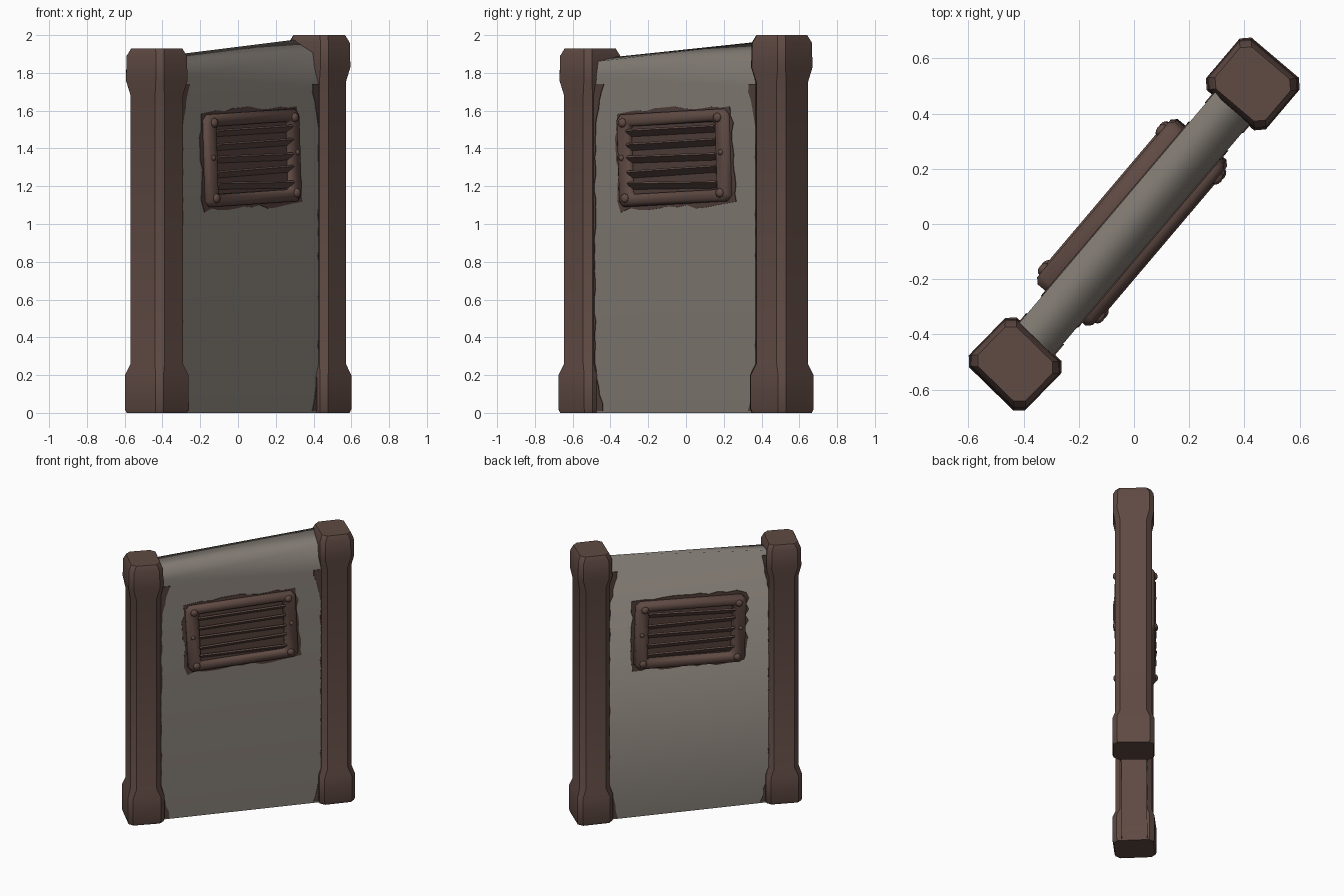
import bpy, bmesh, math, random
from mathutils import Matrix, Vector

random.seed(4)
if "Cube" in bpy.data.objects:
    bpy.data.objects.remove(bpy.data.objects["Cube"])

WALL = Matrix.Rotation(math.radians(49.7), 4, 'Z')   # wall runs diagonally
HALF = 0.085                                         # half thickness of the panel


def material(name, rgb):
    m = bpy.data.materials.new(name)
    m.use_nodes = True
    m.diffuse_color = (*rgb, 1)
    m.node_tree.nodes["Principled BSDF"].inputs["Base Color"].default_value = (*rgb, 1)
    return m


BROWN = material("brown_metal", (0.115, 0.068, 0.056))
RUST = material("dark_rust", (0.085, 0.05, 0.042))
GREY = material("warm_grey_panel", (0.22, 0.195, 0.17))


def finish(bm, name, mat, place, smooth=None, recalc=True):
    """Place the mesh in the wall frame and make it an object."""
    if recalc:
        bmesh.ops.recalc_face_normals(bm, faces=bm.faces)
    bm.transform(WALL @ place)
    me = bpy.data.meshes.new(name)
    bm.to_mesh(me)
    bm.free()
    me.materials.append(mat)
    ob = bpy.data.objects.new(name, me)
    bpy.context.collection.objects.link(ob)
    if smooth:
        bpy.ops.object.select_all(action='DESELECT')
        ob.select_set(True)
        bpy.context.view_layer.objects.active = ob
        bpy.ops.object.shade_smooth_by_angle(angle=math.radians(smooth))
    return ob


def ring(bm, w, d, cut, z):
    """Rectangle with cut corners, as eight vertices."""
    x, y = w / 2, d / 2
    half = [(x, cut - y), (x, y - cut), (x - cut, y), (cut - x, y)]
    return [bm.verts.new((s * a, s * b, z)) for s in (1, -1) for a, b in half]


def loft(sections, closed=False):
    """Join cut-corner rectangles; closed wraps the profile into a frame."""
    bm = bmesh.new()
    rings = [ring(bm, *s) for s in sections]
    pairs = list(zip(rings, rings[1:]))
    if closed:
        pairs.append((rings[-1], rings[0]))
    else:
        bm.faces.new(rings[0])
        bm.faces.new(rings[-1])
    for a, b in pairs:
        for i in range(8):
            j = (i + 1) % 8
            bm.faces.new((a[i], a[j], b[j], b[i]))
    return bm


# Posts with a flared foot and cap
def post(name, u, top, twist):
    bm = loft([(0.24, 0.27, 0.03, 0), (0.25, 0.285, 0.03, 0.02),
               (0.25, 0.285, 0.03, 0.2), (0.21, 0.25, 0.035, 0.26),
               (0.21, 0.25, 0.035, top - 0.25), (0.24, 0.28, 0.03, top - 0.17),
               (0.235, 0.275, 0.03, top - 0.04), (0.2, 0.24, 0.03, top)])
    place = Matrix.Translation((u, 0, 0)) @ Matrix.Rotation(math.radians(twist), 4, 'Z')
    finish(bm, name, BROWN, place, 40)


post("low_post", -0.665, 1.93, -4)
post("high_post", 0.665, 2.0, 0)

# Hollow panel, open below, with a leaning upper front edge
bm = bmesh.new()
ends = []
for u, profile in ((-0.62, [(HALF, 0), (HALF, 1.78), (0.07, 1.855), (-HALF, 1.88), (-HALF, 0)]),
                   (0.62, [(HALF, 0), (HALF, 1.72), (0.055, 1.91), (-HALF, 1.98), (-HALF, 0)])):
    ends.append([bm.verts.new((u, -v, z)) for v, z in profile])
for i in range(4):
    a, b = ends
    bm.faces.new((a[i], b[i], b[i + 1], a[i + 1]))
for f in bm.faces:
    f.smooth = True
finish(bm, "wall_panel", GREY, Matrix.Identity(4), recalc=False)


def plate(points, thick=0.004):
    bm = bmesh.new()
    face = bm.faces.new([bm.verts.new((x, y, 0)) for x, y in points])
    new = bmesh.ops.extrude_face_region(bm, geom=[face])["geom"]
    bmesh.ops.translate(bm, verts=[g for g in new if isinstance(g, bmesh.types.BMVert)],
                        vec=(0, 0, thick))
    return bm


def side_frame(side, z=0, roll=0):
    """x along the wall, y up, z outward; side 0 is the front, 1 the back."""
    return (Matrix.Rotation(math.pi * side, 4, 'Z') @ Matrix.Translation((0, -HALF, z))
            @ Matrix.Rotation(math.pi / 2, 4, 'X') @ Matrix.Rotation(math.radians(roll), 4, 'Z'))


# Ragged rust creeping out from the posts, widest near the ends
def edge_rust(name, side, sign, top):
    points = [(sign * 0.6, top), (sign * 0.6, 0.01)]
    steps = 40
    for i in range(steps + 1):
        t = i / steps
        wide = 0.055 * max(0, 1 - 7 * min(t, 1 - t)) + random.uniform(0, 0.014)
        points.append((sign * (0.565 - wide), 0.01 + t * (top - 0.01)))
    finish(plate(points), name, RUST, side_frame(side))


# Louvred vent: rust stain, frame, slats and bolts
def vent(label, side, depth, roll):
    place = side_frame(side, 1.35, roll)
    stain = []
    for k in range(4):
        rot = Matrix.Rotation(k * math.pi / 2, 2)
        long, reach = (0.39, 0.25) if k % 2 == 0 else (0.25, 0.39)
        for i in range(12):
            p = Vector((long - 2 * long * i / 12, reach + random.uniform(0, 0.025)))
            stain.append(tuple(rot @ p))
    finish(plate(stain), label + "_vent_rust", RUST, place)

    w, h, b = 0.77, 0.49, 0.018
    iw, ih = w - 0.18, h - 0.13
    frame = loft([(w, h, 0.03, 0), (w, h, 0.03, depth - b),
                  (w - 2 * b, h - 2 * b, 0.025, depth),
                  (iw + 2 * b, ih + 2 * b, 0.015, depth),
                  (iw, ih, 0.01, depth - b), (iw, ih, 0.01, 0)], closed=True)
    finish(frame, label + "_vent_frame", BROWN, place, 50)

    for i in range(5):
        y = ih * ((i + 0.5) / 5 - 0.5)
        bm = bmesh.new()
        bmesh.ops.create_cube(bm, size=1)
        bm.transform(Matrix.Translation((0, y, depth * 0.5))
                     @ Matrix.Rotation(math.radians(random.uniform(-2, 2)), 4, 'Z')
                     @ Matrix.Rotation(math.radians(-40), 4, 'X')
                     @ Matrix.Diagonal((iw + 0.02, 0.012, depth * 1.25, 1)))
        bm.transform(Matrix.Translation((0, 0, 0.004)))
        finish(bm, f"{label}_vent_slat_{i + 1}", BROWN, place)

    spots = [(sx * 0.33, sy * 0.2, 0.026) for sx in (1, -1) for sy in (1, -1)]
    spots += [(sx * 0.345, 0.015, 0.016) for sx in (1, -1)]
    for i, (x, y, r) in enumerate(spots):
        bm = bmesh.new()
        bmesh.ops.create_uvsphere(bm, u_segments=8, v_segments=6, radius=r)
        bm.transform(Matrix.Translation((x, y, depth)) @ Matrix.Diagonal((1, 1, 0.7, 1)))
        finish(bm, f"{label}_vent_bolt_{i + 1}", BROWN, place, 60)


for side, label, depth, roll in ((0, "front", 0.038, 2.5), (1, "back", 0.058, -2)):
    vent(label, side, depth, roll)
    for sign, where in ((-1, "left"), (1, "right")):
        edge_rust(f"{label}_{where}_edge_rust", side, sign, 1.85 if side else 1.74)
